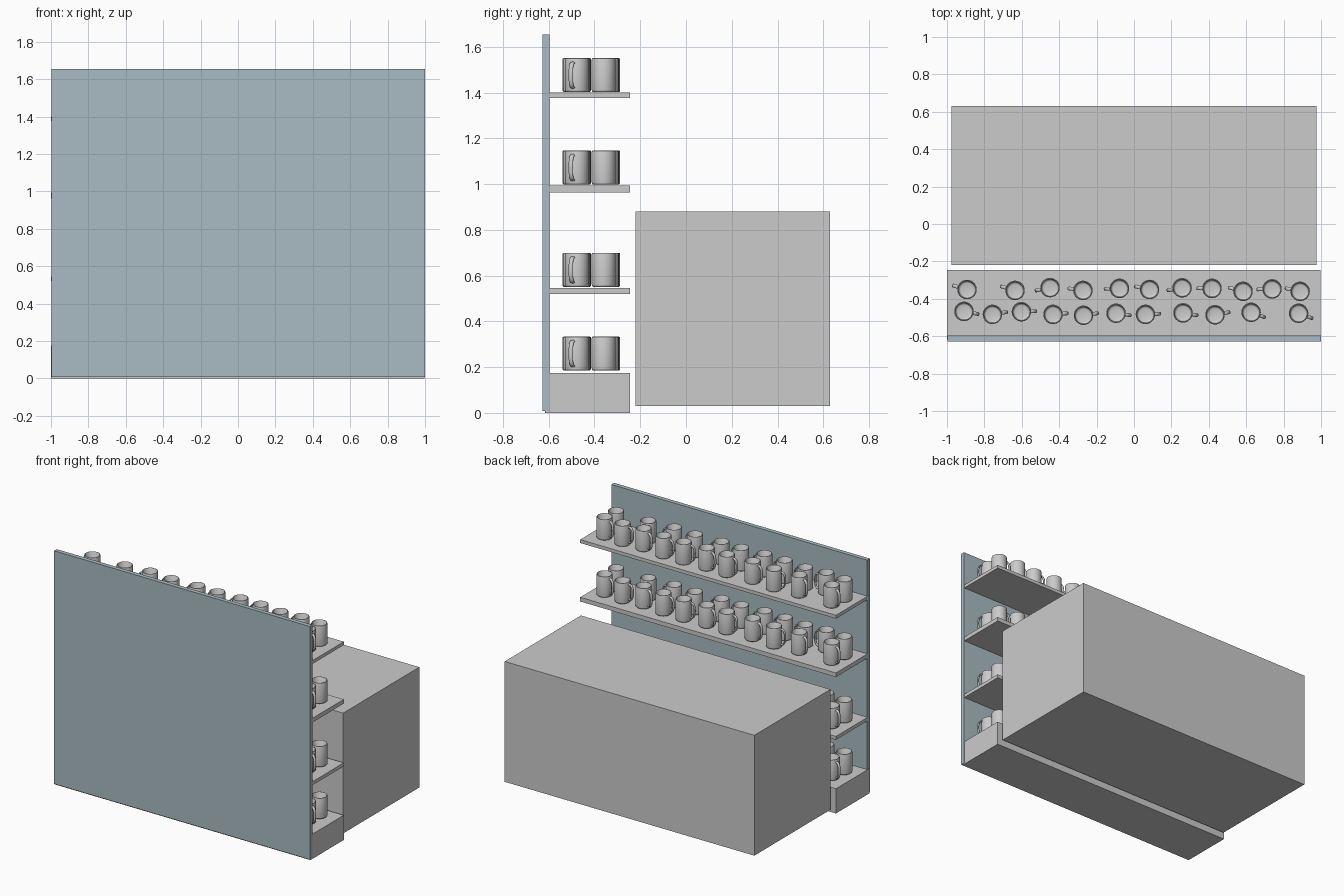
import bpy, bmesh
from math import sin, cos, pi, radians, copysign
from mathutils import Matrix

if "Cube" in bpy.data.objects:
    bpy.data.objects.remove(bpy.data.objects["Cube"])


def box(name, x, y, z, mat=None):
    bm = bmesh.new()
    bmesh.ops.create_cube(bm, size=1)
    for v in bm.verts:
        for i, (a, b) in enumerate((x, y, z)):
            v.co[i] = a if v.co[i] < 0 else b
    me = bpy.data.meshes.new(name)
    bm.to_mesh(me)
    bm.free()
    ob = bpy.data.objects.new(name, me)
    bpy.context.collection.objects.link(ob)
    if mat:
        me.materials.append(mat)
    return ob


def skin(bm, rings):
    # bridge consecutive vertex rings with quads
    for r0, r1 in zip(rings, rings[1:]):
        n = len(r0)
        for i in range(n):
            j = (i + 1) % n
            bm.faces.new((r0[i], r0[j], r1[j], r1[i]))


def mug_mesh():
    bm = bmesh.new()
    # hollow cup: outer wall, rounded rim, inner wall, floor
    profile = [(0.047, 0), (0.051, 0.004), (0.052, 0.010), (0.052, 0.143),
               (0.0505, 0.147), (0.0475, 0.148), (0.045, 0.145),
               (0.044, 0.022), (0.040, 0.014), (0.034, 0.012)]
    n = 32
    rings = [[bm.verts.new((r * cos(2 * pi * i / n), r * sin(2 * pi * i / n), z))
              for i in range(n)] for r, z in profile]
    skin(bm, rings)
    bm.faces.new(rings[0][::-1])
    bm.faces.new(rings[-1])
    # D-shaped handle: oval section swept along a squarish half loop
    rings = []
    steps = 14
    for k in range(steps + 1):
        a = -pi / 2 + pi * k / steps
        c, s = max(cos(a), 0), sin(a)
        px = 0.048 + 0.030 * c ** 0.75
        pz = 0.074 + 0.054 * copysign(abs(s) ** 0.75, s)
        ring = []
        for i in range(8):
            t = 2 * pi * i / 8
            u = 0.006 * cos(t)
            ring.append(bm.verts.new((px + u * c, 0.010 * sin(t), pz + u * s)))
        rings.append(ring)
    skin(bm, rings)
    bm.faces.new(rings[0])
    bm.faces.new(rings[-1][::-1])
    bmesh.ops.recalc_face_normals(bm, faces=bm.faces)
    me = bpy.data.meshes.new("mug")
    bm.to_mesh(me)
    bm.free()
    return me


# back panel
blue = bpy.data.materials.new("panel_blue")
blue.diffuse_color = (0.40, 0.50, 0.55, 1)
blue.use_nodes = True
blue.node_tree.nodes["Principled BSDF"].inputs["Base Color"].default_value = blue.diffuse_color
box("back_panel", (-0.998, 1), (-0.627, -0.597), (0.008, 1.654), blue)

# plinth, shelves and counter
box("plinth", (-1, 0.998), (-0.617, -0.245), (0, 0.175))
for k, (z0, z1) in enumerate(((0.52, 0.545), (0.963, 0.993), (1.376, 1.40))):
    box(f"shelf_{k + 1}", (-1, 0.998), (-0.60, -0.245), (z0, z1))
box("counter", (-0.975, 0.975), (-0.22, 0.63), (0.03, 0.88))

# mugs: x, y, handle direction in degrees
outer_row = [(-0.893, -0.35, 164), (-0.636, -0.355, 164), (-0.449, -0.34, 192),
             (-0.273, -0.355, 172), (-0.078, -0.344, 182), (0.083, -0.35, 168),
             (0.257, -0.341, 190), (0.417, -0.344, 180), (0.583, -0.36, 165),
             (0.738, -0.347, 182), (0.888, -0.36, 168)]
inner_row = [(-0.909, -0.467, -11), (-0.757, -0.483, 9), (-0.602, -0.469, 2),
             (-0.433, -0.483, 4), (-0.270, -0.488, 8), (-0.096, -0.477, -8),
             (0.061, -0.483, 2), (0.262, -0.475, -10), (0.433, -0.485, 10),
             (0.626, -0.472, -20), (0.880, -0.477, -20)]
mesh = mug_mesh()
first = None
for s, z in enumerate((0.185, 0.551, 0.998, 1.402)):
    for k, (x, y, deg) in enumerate(outer_row + inner_row):
        ob = bpy.data.objects.new(f"mug_{s + 1}_{k + 1}", mesh)
        ob.matrix_world = Matrix.Translation((x, y, z)) @ Matrix.Rotation(radians(deg), 4, 'Z')
        bpy.context.collection.objects.link(ob)
        first = first or ob

# smooth the shared mug mesh
bpy.context.view_layer.objects.active = first
first.select_set(True)
bpy.ops.object.shade_smooth_by_angle(angle=radians(50))
